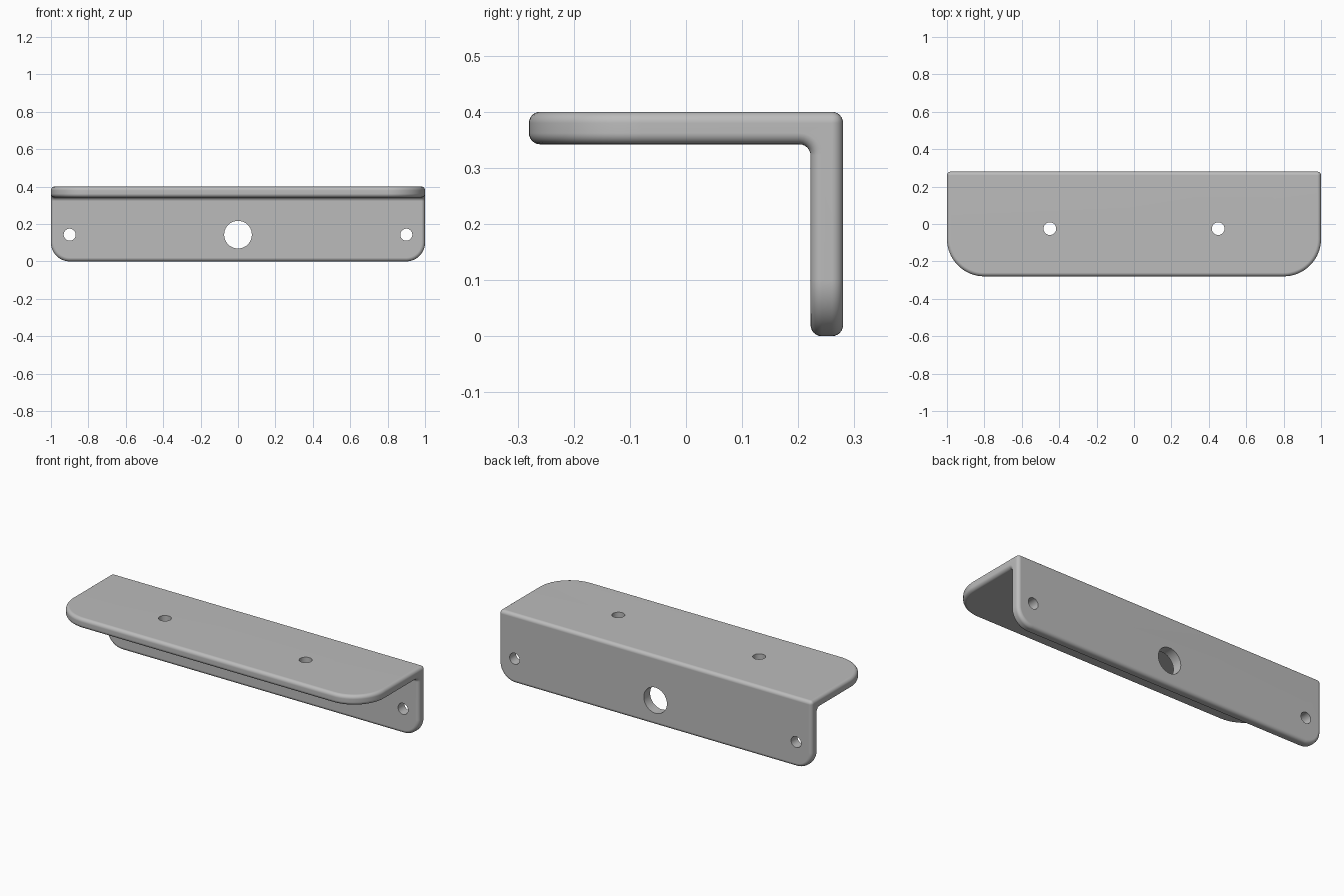
import bpy, bmesh, math
from mathutils import Matrix

if "Cube" in bpy.data.objects:
    bpy.data.objects.remove(bpy.data.objects["Cube"], do_unlink=True)

# Main dimensions
HALF_X, HALF_Y, HEIGHT, THICK = 1.0, 0.28, 0.4, 0.058
INNER_Y, INNER_Z = HALF_Y - THICK, HEIGHT - THICK
FILLET = 0.02

steel = bpy.data.materials.new("plain grey")
steel.use_nodes = True
grey = (0.5, 0.5, 0.5, 1)
steel.diffuse_color = grey
steel.node_tree.nodes["Principled BSDF"].inputs["Base Color"].default_value = grey


def make_object(name, bm):
    mesh = bpy.data.meshes.new(name)
    bm.to_mesh(mesh)
    bm.free()
    mesh.materials.append(steel)
    obj = bpy.data.objects.new(name, mesh)
    bpy.context.collection.objects.link(obj)
    return obj


def round_edges(bm, rule, radius, segments):
    edges = [e for e in bm.edges if rule(e)]
    bmesh.ops.bevel(bm, geom=edges, offset=radius, offset_type='OFFSET',
                    segments=segments, profile=0.5, affect='EDGES',
                    clamp_overlap=False)
    bm.normal_update()


def runs_along(edge, axis):
    a, b = edge.verts
    return all(abs(a.co[i] - b.co[i]) < 1e-4 for i in range(3) if i != axis)


def middle(edge):
    return (edge.verts[0].co + edge.verts[1].co) / 2


# L-shaped profile pulled along x
bm = bmesh.new()
profile = [(-HALF_Y, HEIGHT), (-HALF_Y, INNER_Z), (INNER_Y, INNER_Z),
           (INNER_Y, 0), (HALF_Y, 0), (HALF_Y, HEIGHT)]
face = bm.faces.new([bm.verts.new((-HALF_X, y, z)) for y, z in profile])
pulled = bmesh.ops.extrude_face_region(bm, geom=[face])["geom"]
bmesh.ops.translate(bm, vec=(2 * HALF_X, 0, 0),
                    verts=[v for v in pulled if isinstance(v, bmesh.types.BMVert)])
bmesh.ops.recalc_face_normals(bm, faces=bm.faces[:])
bm.normal_update()

# Inner fillet, broad plate corners, then a small round on every sharp edge
round_edges(bm, lambda e: runs_along(e, 0) and abs(middle(e).y - INNER_Y) < 1e-4
            and abs(middle(e).z - INNER_Z) < 1e-4, FILLET, 6)
round_edges(bm, lambda e: runs_along(e, 2) and abs(middle(e).y + HALF_Y) < 1e-4, 0.2, 16)
round_edges(bm, lambda e: runs_along(e, 1) and middle(e).z < 1e-4, 0.1, 12)
round_edges(bm, lambda e: e.calc_face_angle(0) > math.radians(40), FILLET, 6)
bracket = make_object("angle_bracket", bm)

# Cutter for the screw holes and the large centre hole
bm = bmesh.new()


def add_drill(x, y, z, radius, along_y):
    turn = Matrix.Rotation(math.pi / 2, 4, 'X') if along_y else Matrix()
    bmesh.ops.create_cone(bm, cap_ends=True, segments=40, radius1=radius, radius2=radius,
                          depth=0.15, matrix=Matrix.Translation((x, y, z)) @ turn)


add_drill(0, 0.25, 0.143, 0.074, True)
for side in (-1, 1):
    add_drill(0.9 * side, 0.25, 0.143, 0.032, True)
    add_drill(0.45 * side, -0.025, 0.37, 0.034, False)
drills = make_object("hole_cutter", bm)
drills.hide_render = True

cut = bracket.modifiers.new("holes", 'BOOLEAN')
cut.operation = 'DIFFERENCE'
cut.solver = 'EXACT'
cut.object = drills
bpy.ops.object.select_all(action='DESELECT')
bracket.select_set(True)
bpy.context.view_layer.objects.active = bracket
bpy.ops.object.modifier_apply(modifier=cut.name)
bpy.data.objects.remove(drills, do_unlink=True)

# Smooth rounds with flat plates
bpy.ops.object.shade_smooth_by_angle(angle=math.radians(35))
weighted = bracket.modifiers.new("flat_plates", 'WEIGHTED_NORMAL')
weighted.keep_sharp = True
